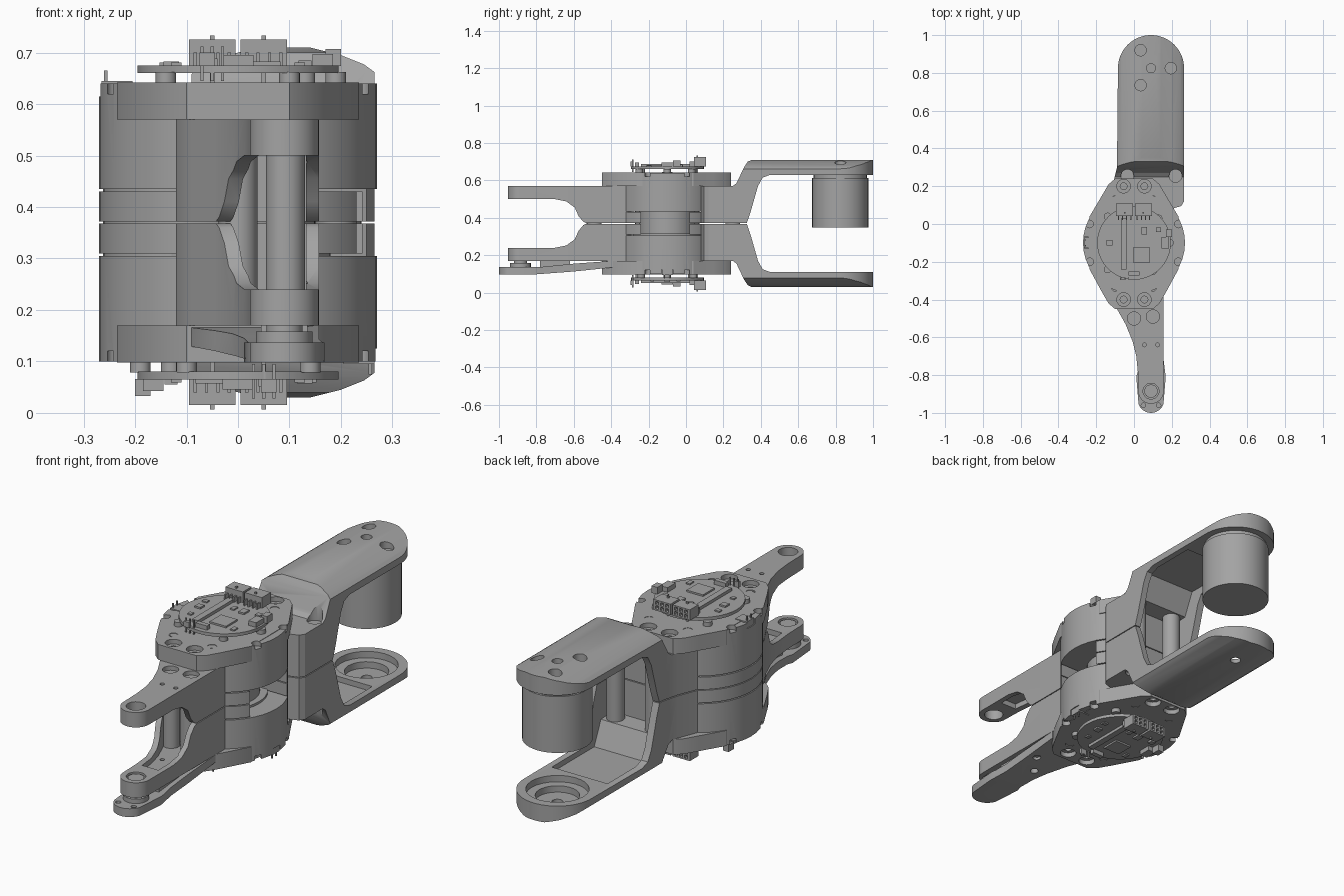
import bpy, bmesh
from math import sin, cos, pi, radians
from mathutils import Matrix

if "Cube" in bpy.data.objects:
    bpy.data.objects.remove(bpy.data.objects["Cube"])

MID = 0.37          # height of the joint plane
HUB_Y = -0.10       # joint axis
MOTOR = (0.09, 0.825)
TIP = (0.09, -0.885)
parts = []

grey = bpy.data.materials.new("machined_grey")
grey.use_nodes = True
GREY = (0.37, 0.37, 0.37, 1)
grey.diffuse_color = GREY
grey.node_tree.nodes["Principled BSDF"].inputs["Base Color"].default_value = GREY


def arc(centre, r, start, end, n=24):
    angles = [radians(start + (end - start) * i / n) for i in range(n + 1)]
    return [(centre[0] + r * cos(a), centre[1] + r * sin(a)) for a in angles]


def circle(centre, r, n=40):
    return arc(centre, r, 0, 360 - 360 / n, n - 1)


def prisms(name, outlines, axis, low, high):
    """Extrude one or more outlines along an axis into a single object."""
    place = {"x": lambda p, h: (h, p[0], p[1]),
             "y": lambda p, h: (p[0], h, p[1]),
             "z": lambda p, h: (p[0], p[1], h)}[axis]
    bm = bmesh.new()
    for pts in outlines:
        a = [bm.verts.new(place(p, low)) for p in pts]
        b = [bm.verts.new(place(p, high)) for p in pts]
        bm.faces.new(a)
        bm.faces.new(b[::-1])
        for i in range(len(pts)):
            j = (i + 1) % len(pts)
            bm.faces.new((a[j], a[i], b[i], b[j]))
    bmesh.ops.recalc_face_normals(bm, faces=bm.faces)
    mesh = bpy.data.meshes.new(name)
    bm.to_mesh(mesh)
    bm.free()
    obj = bpy.data.objects.new(name, mesh)
    bpy.context.collection.objects.link(obj)
    return obj


def part(name, outline, axis, low, high):
    obj = prisms(name, [outline], axis, low, high)
    obj.data.materials.append(grey)
    parts.append(obj)
    return obj


def rod(name, centre, r, low, high):
    return part(name, circle(centre, r), "z", low, high)


def box(name, x, y, w, d, low, high):
    rect = [(x - w / 2, y - d / 2), (x + w / 2, y - d / 2), (x + w / 2, y + d / 2), (x - w / 2, y + d / 2)]
    return part(name, rect, "z", low, high)


def boolean(obj, tool, operation="DIFFERENCE"):
    mod = obj.modifiers.new("cut", "BOOLEAN")
    mod.operation, mod.object, mod.solver = operation, tool, "EXACT"
    bpy.context.view_layer.objects.active = obj
    bpy.ops.object.modifier_apply(modifier=mod.name)
    bpy.data.objects.remove(tool)


def drill(obj, centres, r, low, high):
    boolean(obj, prisms("drill", [circle(c, r, 28) for c in centres], "z", low, high))


def copy_below(obj, name, flip_x=False):
    """Repeat a part below the joint plane, mirrored or turned about the y axis."""
    twin = obj.copy()
    twin.data = obj.data.copy()
    twin.name = name
    turn = Matrix.Diagonal((-1 if flip_x else 1, 1, -1, 1))
    twin.data.transform(Matrix.Translation((0, 0, 2 * MID)) @ turn)
    if not flip_x:
        twin.data.flip_normals()
    bpy.context.collection.objects.link(twin)
    parts.append(twin)
    return twin


# Actuator housing: round drum with an elongated cap plate
drum = rod("upper_drum", (0, HUB_Y), 0.27, 0.435, 0.64)
half_cap = [(0.10, -0.45), (0.135, -0.42), (0.17, -0.36), (0.235, -0.24), (0.235, 0.04),
            (0.17, 0.15), (0.135, 0.21), (0.10, 0.24)]
cap = part("upper_cap", half_cap + [(-x, y) for x, y in half_cap[::-1]], "z", 0.57, 0.642)
sides = (-1, 1)
drill(cap, [(s * 0.055, y) for s in sides for y in (-0.40, 0.20)], 0.036, 0.62, 0.7)
drill(cap, [(s * 0.055, y) for s in sides for y in (-0.40, 0.20)], 0.018, 0.6, 0.7)
drill(cap, [(s * 0.10, y) for s in sides for y in (-0.335, 0.13)], 0.02, 0.61, 0.7)
for obj in (drum, cap):
    drill(obj, [(s * 0.235, y) for s in sides for y in (-0.2, 0)], 0.02, 0.62, 0.7)
boolean(drum, prisms("notch", [[(-0.3, -0.13), (-0.24, -0.13), (-0.24, -0.07), (-0.3, -0.07)]], "z", 0.615, 0.7))

# Circuit board with its components
start = len(parts)
rod("upper_board", (0, HUB_Y), 0.195, 0.66, 0.675)
for i, (x, y) in enumerate([(0.19, -0.1), (-0.14, -0.24), (-0.14, 0.04), (0.13, 0.03), (0.1, -0.25)]):
    rod(f"upper_standoff_{i}", (x, y), 0.02, 0.64, 0.662)
for s in sides:
    plug = box("upper_plug", s * 0.05, 0.075, 0.09, 0.065, 0.675, 0.725)
    slots = [[(s * 0.05 + k * 0.026 - 0.008, z), (s * 0.05 + k * 0.026 + 0.008, z),
              (s * 0.05 + k * 0.026 + 0.008, z + 0.015), (s * 0.05 + k * 0.026 - 0.008, z + 0.015)]
             for k in (-1, 0, 1) for z in (0.682, 0.703)]
    boolean(plug, prisms("slots", slots, "y", 0.08, 0.2))
    for k in range(4):
        box("upper_plug_leg", s * 0.05 + (k - 1.5) * 0.022, 0.035, 0.006, 0.03, 0.675, 0.70)
    box("upper_plug_pin", s * 0.05, 0.06, 0.008, 0.008, 0.64, 0.733)
components = [  # x, y, width, depth, height
    (-0.055, -0.105, 0.03, 0.27, 0.014), (0.04, -0.165, 0.085, 0.085, 0.008),
    (0.165, -0.10, 0.04, 0.06, 0.022), (0.185, -0.05, 0.03, 0.04, 0.032),
    (0.055, -0.035, 0.03, 0.04, 0.008), (0.13, -0.03, 0.025, 0.025, 0.01),
    (0.0, -0.262, 0.06, 0.022, 0.02), (-0.06, -0.29, 0.03, 0.015, 0.025),
    (-0.13, -0.1, 0.03, 0.03, 0.008), (-0.14, -0.04, 0.025, 0.02, 0.006),
    (0.0, -0.03, 0.02, 0.03, 0.006), (0.12, -0.2, 0.02, 0.03, 0.006), (-0.12, -0.18, 0.02, 0.02, 0.006)]
for i, (x, y, w, d, h) in enumerate(components):
    box(f"upper_component_{i}", x, y, w, d, 0.674, 0.675 + h)
for k in range(3):
    box("upper_header_pin", -0.07 + k * 0.02, -0.285, 0.006, 0.006, 0.645, 0.712)
box("upper_cable_socket", -0.235, HUB_Y, 0.06, 0.055, 0.61, 0.645)
for k in sides:
    box("upper_cable_pin", -0.257, HUB_Y + k * 0.015, 0.006, 0.006, 0.64, 0.665)
for obj in [drum, cap] + parts[start:]:
    copy_below(obj, obj.name.replace("upper", "lower"), flip_x=True)

# Joint between the drums: bands open on one side, with a hub inside
rod("joint_hub", (0, HUB_Y), 0.15, 0.3, 0.44)
rod("joint_core", (-0.02, HUB_Y), 0.2, 0.3, 0.315)
band = rod("upper_joint_band", (0, HUB_Y), 0.27, MID + 0.002, 0.43)
boolean(band, prisms("gap", [[(-0.08, -0.24), (0.4, -0.24), (0.4, 0.02), (-0.08, 0.02)]], "z", 0.2, 0.6))
copy_below(band, "lower_joint_band")
rod("joint_spacer", (-0.09, HUB_Y), 0.172, 0.302, 0.438)

# Rear fork: outline, side profile and domed section intersected
rear_outline = [(-0.14, 0.08), (0.20, 0.08), (0.25, 0.095), (0.265, 0.12)] + arc(MOTOR, 0.175, 0, 180, 32) + \
    [(-0.09, 0.3), (-0.11, 0.22), (-0.15, 0.12)]
rear_profile = [(0, MID + 0.002), (0.325, MID + 0.002), (0.345, 0.43), (0.385, 0.57), (0.41, 0.615), (0.45, 0.63),
                (1.1, 0.63), (1.1, 0.714), (0.36, 0.714), (0.33, 0.70), (0.31, 0.67), (0.27, 0.585), (0.25, 0.57), (0, 0.57)]
dome = [(0.09 + s * x, z) for s, pts in ((1, [(0.25, 0.3), (0.25, 0.6), (0.178, 0.66), (0.155, 0.677), (0.11, 0.695), (0.05, 0.71)]),
                                        (-1, [(0.05, 0.71), (0.11, 0.695), (0.155, 0.677), (0.178, 0.66), (0.25, 0.6), (0.25, 0.3)]))
        for x, z in pts]
rear = part("upper_rear_arm", rear_outline, "z", 0.3, 0.8)
boolean(rear, prisms("profile", [rear_profile], "x", -0.5, 0.5), "INTERSECT")
boolean(rear, prisms("section", [dome], "y", -0.5, 1.5), "INTERSECT")
pocket = [(0.21, 0.3), (0.21, 0.54), (0.295, 0.545), (0.345, 0.655), (0.66, 0.655), (0.66, 0.6), (0.43, 0.6), (0.36, 0.3)]
boolean(rear, prisms("pocket", [pocket], "x", -0.055, 0.235))
screws = [(-0.035, 0.255), (0.22, 0.255)]
drill(rear, screws, 0.034, 0.555, 0.72)
lower_rear = copy_below(rear, "lower_rear_arm")
for obj, low, high in ((rear, 0.5, 0.8), (lower_rear, 0, 0.2)):
    drill(obj, [MOTOR], 0.024, low, high)
drill(rear, [(0.035, 0.92), (0.195, 0.825), (0.035, 0.735)], 0.03, 0.67, 0.8)
drill(lower_rear, [MOTOR], 0.135, 0.08, 0.2)
drill(lower_rear, [MOTOR], 0.095, 0.05, 0.2)
for i, (x, y) in enumerate([(-0.01, 0.25), (0.19, 0.25)]):
    rod(f"rear_post_{i}", (x, y), 0.04, 0.18, 0.555)

# Motor under the upper rear arm
rod("motor_body", MOTOR, 0.15, 0.348, 0.612)
rod("motor_neck", MOTOR, 0.142, 0.61, 0.64)

# Front fork: tapering outline with a curved throat
front_left = [(0.02, -0.78), (0.012, -0.70), (-0.008, -0.62), (-0.045, -0.53), (-0.09, -0.45), (-0.12, -0.38), (-0.12, -0.28)]
front_outline = arc(TIP, 0.067, 180, 360) + [(0.157, -0.28)] + front_left[::-1]
front_profile = [(-1.1, 0.57), (-1.1, 0.50), (-0.70, 0.50), (-0.64, 0.488), (-0.595, 0.455), (-0.575, 0.41),
                 (-0.55, 0.38), (-0.535, MID + 0.002), (-0.2, MID + 0.002), (-0.2, 0.57)]
front = part("upper_front_arm", front_outline, "z", 0.3, 0.6)
boolean(front, prisms("profile", [front_profile], "x", -0.5, 0.5), "INTERSECT")
throat = [(x + 0.028, y) for x, y in front_left[:5]] + [(0.132, -0.45), (0.132, -0.78)]
boolean(front, prisms("throat", [throat], "z", 0.2, 0.525))
drill(front, [TIP], 0.042, 0.4, 0.7)
drill(front, [(0, -0.5), (0.10, -0.49)], 0.035, 0.55, 0.7)
drill(front, [(0.055, -0.64), (0.125, -0.64)], 0.01, 0.4, 0.7)
copy_below(front, "lower_front_arm")
for i, (x, y) in enumerate([(0, -0.495), (0.092, -0.49)]):
    rod(f"front_post_{i}", (x, y), 0.038, 0.2, 0.54)

# Cover plate under the front fork
plate_outline = arc((0.09, -0.93), 0.07, 200, 340, 12) + [(0.168, -0.81), (0.157, -0.72), (0.157, -0.39), (-0.09, -0.39)] + \
    [(x, y) for x, y in front_left[4::-1]] + [(0.012, -0.81)]
plate_profile = [(-1.1, 0.098), (-0.8, 0.098), (-0.6, 0.113), (-0.39, 0.135), (-0.39, 0.17), (-0.6, 0.155),
                 (-0.78, 0.137), (-1.1, 0.137)]
plate = part("cover_plate", plate_outline, "z", 0, 0.3)
boolean(plate, prisms("profile", [plate_profile], "x", -0.5, 0.5), "INTERSECT")
drill(plate, [(0.055, -0.64), (0.115, -0.55)], 0.018, 0, 0.13)
drill(plate, [(0.05, -0.96), (0.13, -0.96)], 0.012, 0.125, 0.2)
rod("plate_boss", TIP, 0.055, 0.13, 0.158)
rod("plate_spacer", TIP, 0.035, 0.15, 0.235)
box("plate_rib", 0.09, -0.7, 0.09, 0.16, 0.13, 0.172)

# Smooth the curved walls and keep the edges crisp
bpy.ops.object.select_all(action="DESELECT")
for obj in parts:
    obj.select_set(True)
bpy.context.view_layer.objects.active = parts[0]
bpy.ops.object.shade_smooth_by_angle(angle=radians(30))
